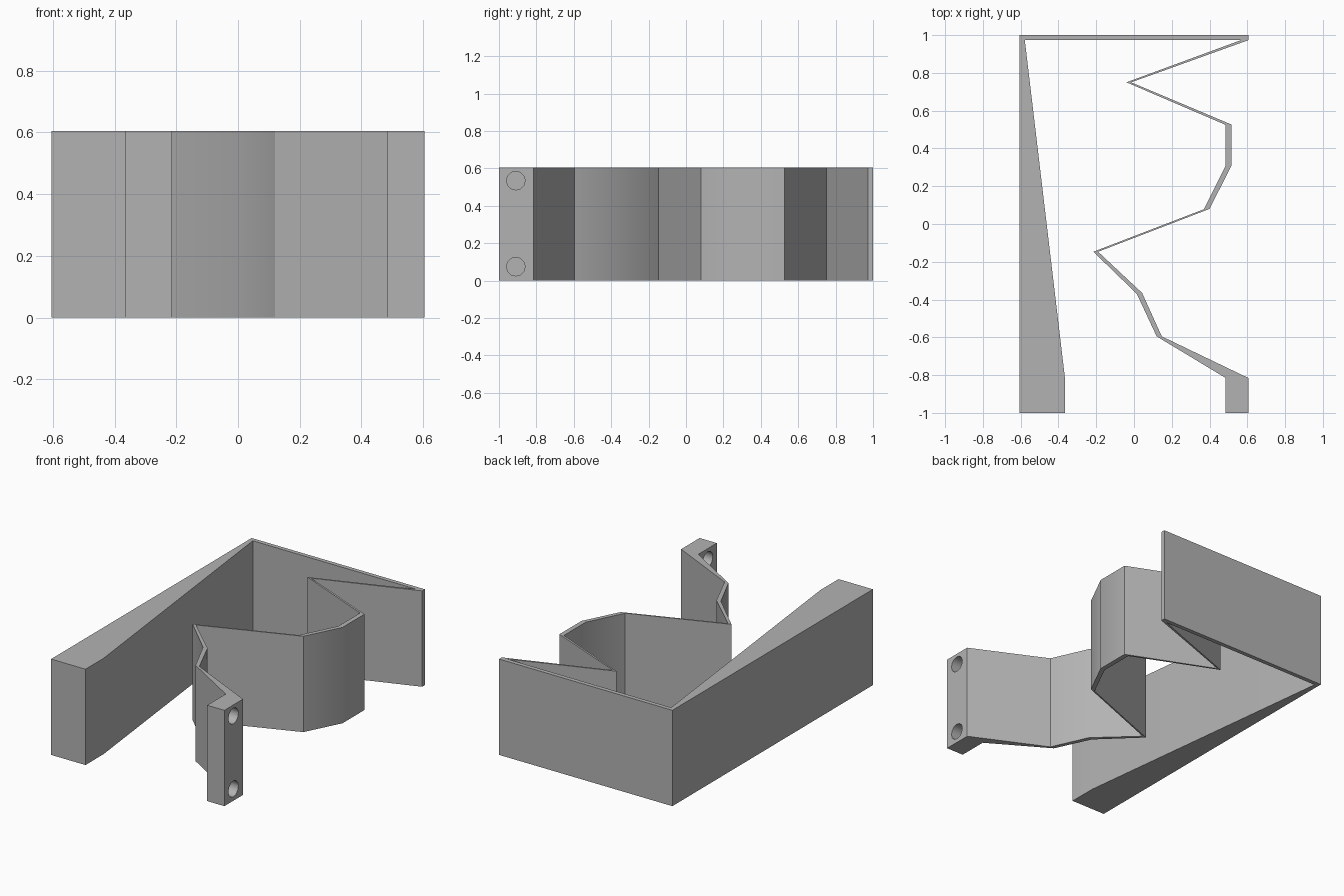
import bpy
import bmesh
import math
from mathutils import Matrix

HEIGHT = 0.605

default_cube = bpy.data.objects.get("Cube")
if default_cube:
    bpy.data.objects.remove(default_cube, do_unlink=True)


def make_material(name, colour):
    material = bpy.data.materials.new(name)
    material.use_nodes = True
    material.diffuse_color = colour
    material.node_tree.nodes["Principled BSDF"].inputs["Base Color"].default_value = colour
    return material


def add_object(name, bm, material):
    bmesh.ops.recalc_face_normals(bm, faces=bm.faces)
    mesh = bpy.data.meshes.new(name)
    bm.to_mesh(mesh)
    bm.free()
    mesh.materials.append(material)
    obj = bpy.data.objects.new(name, mesh)
    bpy.context.collection.objects.link(obj)
    return obj


def extrude_profile(name, outline, height, material):
    bm = bmesh.new()
    base = bm.faces.new([bm.verts.new((x, y, 0)) for x, y in outline])
    extruded = bmesh.ops.extrude_face_region(bm, geom=[base], use_keep_orig=True)
    top = [v for v in extruded["geom"] if isinstance(v, bmesh.types.BMVert)]
    bmesh.ops.translate(bm, vec=(0, 0, height), verts=top)
    return add_object(name, bm, material)


grey = make_material("plain grey", (0.45, 0.45, 0.45, 1))

# Tapered side arm and thin back wall
arm_and_wall = [(-0.605, 1), (-0.605, -1), (-0.365, -1), (-0.365, -0.82),
                (-0.578, 0.973), (0.565, 0.973)]

# Zigzag spring strip, inner edge running forward from the back wall
spring_inner = [(-0.04, 0.75), (0.485, 0.525), (0.485, 0.307), (0.37, 0.078),
                (-0.215, -0.147), (0.015, -0.37), (0.12, -0.595)]

# Square mounting end
mount = [(0.485, -0.815), (0.485, -1), (0.605, -1), (0.605, -0.815)]

# Outer edge of the strip, running back to the wall
spring_outer = [(0.147, -0.595), (0.043, -0.365), (-0.19, -0.147), (0.4, 0.08),
                (0.515, 0.307), (0.515, 0.527), (-0.015, 0.75)]
wall_end = [(0.605, 0.973), (0.605, 1)]

bracket = extrude_profile(
    "spring_bracket", arm_and_wall + spring_inner + mount + spring_outer + wall_end,
    HEIGHT, grey)

# Two bolt holes through the mounting end
bm = bmesh.new()
for z in (0.075, 0.535):
    place = Matrix.Translation((0.545, -0.91, z)) @ Matrix.Rotation(math.pi / 2, 4, "Y")
    bmesh.ops.create_cone(bm, cap_ends=True, segments=12, radius1=0.05, radius2=0.05,
                          depth=0.3, matrix=place)
cutter = add_object("bolt_hole_cutter", bm, grey)
cutter.hide_render = True
cutter.hide_set(True)

holes = bracket.modifiers.new("bolt_holes", "BOOLEAN")
holes.operation = "DIFFERENCE"
holes.solver = "EXACT"
holes.object = cutter

# Apply the cut, drop the cutter and smooth only the gentle bends
bpy.ops.object.select_all(action="DESELECT")
bracket.select_set(True)
bpy.context.view_layer.objects.active = bracket
bpy.ops.object.modifier_apply(modifier=holes.name)
bpy.data.objects.remove(cutter, do_unlink=True)
bpy.ops.object.shade_smooth_by_angle(angle=math.radians(31))
